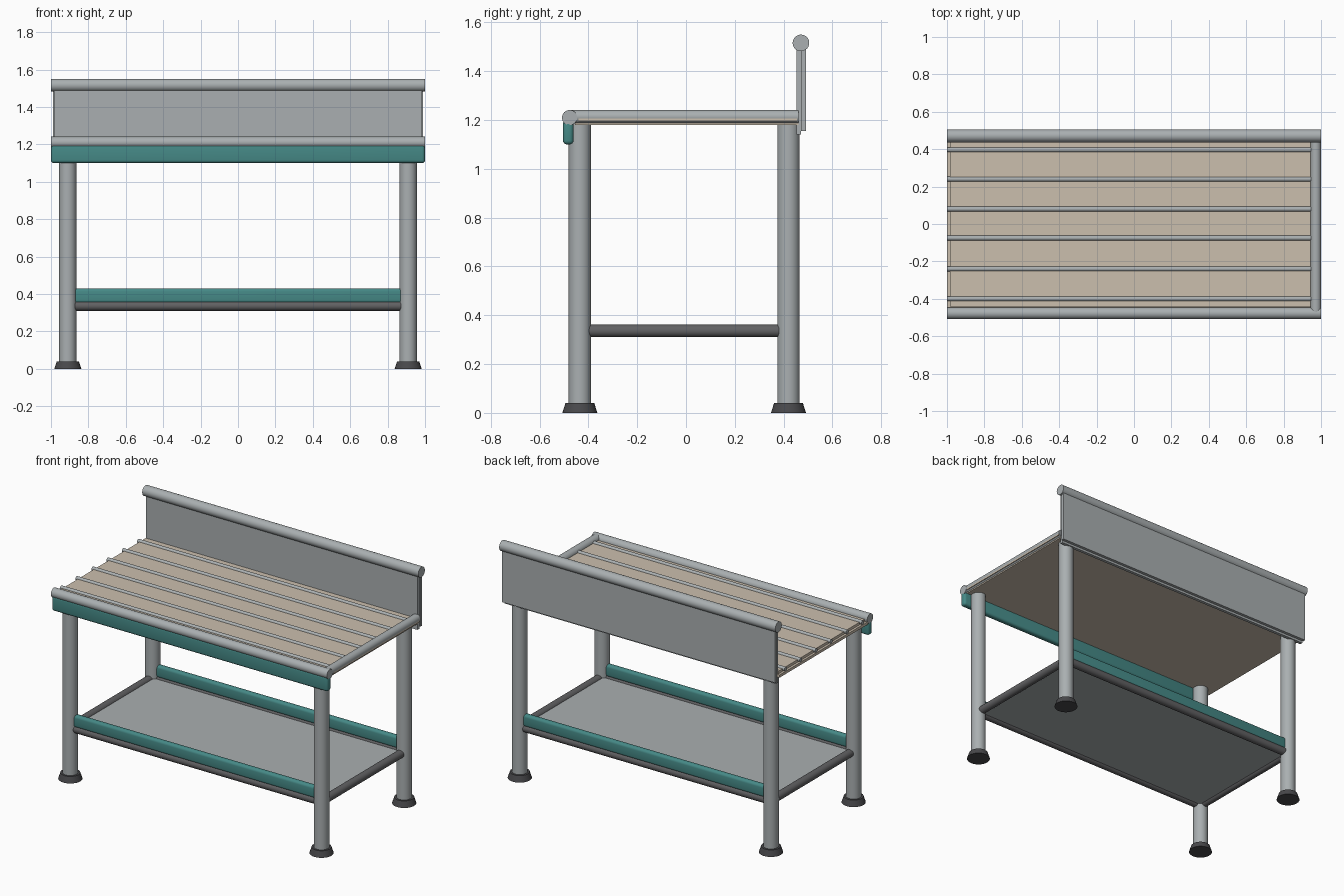
import bpy, bmesh, math
from mathutils import Vector

cube = bpy.data.objects.get("Cube")
if cube:
    bpy.data.objects.remove(cube, do_unlink=True)


def material(name, rgb):
    m = bpy.data.materials.new(name)
    m.use_nodes = True
    m.diffuse_color = (*rgb, 1)
    m.node_tree.nodes["Principled BSDF"].inputs["Base Color"].default_value = (*rgb, 1)
    return m


steel = material("brushed steel", (0.40, 0.43, 0.44))
tan = material("tan board", (0.60, 0.52, 0.42))
teal = material("teal trim", (0.06, 0.25, 0.24))
dark = material("dark frame", (0.12, 0.12, 0.125))
rubber = material("black rubber", (0.065, 0.065, 0.07))


def finish(name, bm, mat):
    mesh = bpy.data.meshes.new(name)
    bmesh.ops.recalc_face_normals(bm, faces=bm.faces)
    bm.to_mesh(mesh)
    bm.free()
    mesh.materials.append(mat)
    mesh.shade_smooth()
    mesh.set_sharp_from_angle(angle=math.radians(35))
    obj = bpy.data.objects.new(name, mesh)
    bpy.context.collection.objects.link(obj)
    return obj


def box(name, mat, x, y, z, bevel=0):
    """Box from (min, max) ranges, with optional rounded edges."""
    bm = bmesh.new()
    bmesh.ops.create_cube(bm, size=1)
    for v in bm.verts:
        v.co = [(r[0] + r[1]) / 2 + c * (r[1] - r[0]) for c, r in zip(v.co, (x, y, z))]
    if bevel:
        bmesh.ops.bevel(bm, geom=bm.edges[:], offset=bevel, segments=4,
                        profile=0.5, affect='EDGES')
    return finish(name, bm, mat)


def tube(name, mat, start, end, r1, r2=None, sides=32):
    """Round bar or cone between two points."""
    a, b = Vector(start), Vector(end)
    bm = bmesh.new()
    bmesh.ops.create_cone(bm, cap_ends=True, segments=sides, radius1=r1,
                          radius2=r2 or r1, depth=(b - a).length)
    turn = (b - a).to_track_quat('Z', 'Y')
    for v in bm.verts:
        v.co = turn @ v.co + (a + b) / 2
    return finish(name, bm, mat)


LEG_X, FRONT, BACK = 0.91, -0.435, 0.42

# Legs with flared feet
for side, x in (("right", -LEG_X), ("left", LEG_X)):
    for place, y in (("front", FRONT), ("back", BACK)):
        tube(f"{place}_{side}_leg", steel, (x, y, 0.03), (x, y, 1.185), 0.046)
        tube(f"{place}_{side}_foot", rubber, (x, y, 0), (x, y, 0.04), 0.072, 0.059)

# Lower shelf, its dark frame and the teal guard rails
box("lower_shelf", steel, (-LEG_X, LEG_X), (FRONT, BACK), (0.325, 0.345))
for place, y in (("front", FRONT), ("back", BACK)):
    tube(f"{place}_shelf_bar", dark, (-LEG_X, y, 0.336), (LEG_X, y, 0.336), 0.026)
    box(f"{place}_shelf_rail", teal, (-LEG_X, LEG_X), (y - 0.02, y + 0.02),
        (0.35, 0.43), 0.017)
for side, x in (("right", -LEG_X), ("left", LEG_X)):
    tube(f"{side}_shelf_bar", dark, (x, FRONT, 0.336), (x, BACK, 0.336), 0.026)

# Work surface with raised strips
box("lower_board", tan, (-1, 0.985), (-0.455, 0.46), (1.18, 1.198))
box("upper_board", tan, (-0.985, 0.999), (-0.44, 0.455), (1.196, 1.215))
for i, y in enumerate((-0.4, -0.24, -0.075, 0.08, 0.24, 0.397)):
    tube(f"surface_strip_{i + 1}", steel, (-1, y, 1.213), (0.96, y, 1.213), 0.013, sides=16)

# Front and side edge tubes, front apron
tube("front_edge_tube", steel, (-1, -0.477, 1.21), (1, -0.477, 1.21), 0.031)
tube("side_edge_tube", steel, (0.972, -0.47, 1.213), (0.972, 0.46, 1.213), 0.028)
box("front_apron", teal, (-1, 1), (-0.504, -0.461), (1.1, 1.2), 0.016)

# Back panel with top tube
box("back_panel_front", steel, (-0.983, 0.983), (0.452, 0.472), (1.14, 1.5))
box("back_panel_rear", steel, (-0.99, 0.99), (0.472, 0.491), (1.155, 1.5))
tube("back_top_tube", steel, (-1, 0.471, 1.516), (1, 0.471, 1.516), 0.034)
